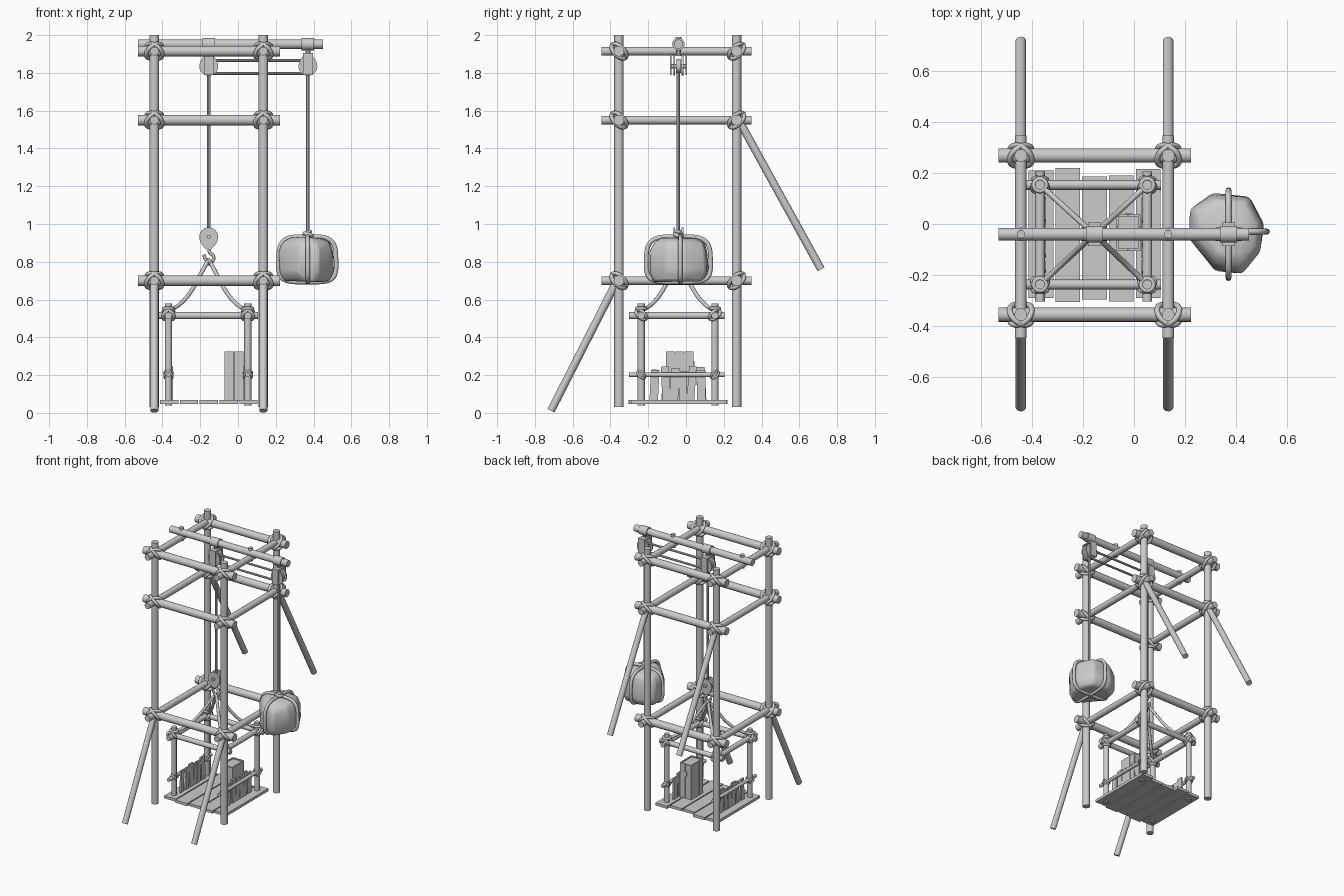
import bpy, bmesh, math, random
from mathutils import Vector, Matrix

if "Cube" in bpy.data.objects:
    bpy.data.objects.remove(bpy.data.objects["Cube"])

random.seed(4)


def finish(bm, name, angle=35):
    bmesh.ops.recalc_face_normals(bm, faces=bm.faces)
    me = bpy.data.meshes.new(name)
    bm.to_mesh(me)
    bm.free()
    me.shade_smooth()
    me.set_sharp_from_angle(angle=math.radians(angle))
    ob = bpy.data.objects.new(name, me)
    bpy.context.collection.objects.link(ob)
    return ob


def pole(name, a, b, r, seg=16):
    a, b = Vector(a), Vector(b)
    d = b - a
    m = Matrix.Translation((a + b) / 2) @ d.to_track_quat('Z', 'Y').to_matrix().to_4x4()
    bm = bmesh.new()
    bmesh.ops.create_cone(bm, cap_ends=True, segments=seg, radius1=r, radius2=r,
                          depth=d.length, matrix=m)
    return finish(bm, name)


def box(name, lo, hi, tilt=0):
    lo, hi = Vector(lo), Vector(hi)
    m = (Matrix.Translation((lo + hi) / 2) @ Matrix.Rotation(tilt, 4, 'X')
         @ Matrix.Diagonal((*(hi - lo), 1)))
    bm = bmesh.new()
    bmesh.ops.create_cube(bm, size=1, matrix=m)
    return finish(bm, name)


def rope(name, pts, r, cyclic=False):
    cu = bpy.data.curves.new(name, 'CURVE')
    cu.dimensions = '3D'
    cu.bevel_depth, cu.bevel_resolution, cu.resolution_u = r, 2, 6
    cu.use_fill_caps = True
    sp = cu.splines.new('BEZIER')
    sp.bezier_points.add(len(pts) - 1)
    for p, co in zip(sp.bezier_points, pts):
        p.co = co
        p.handle_left_type = p.handle_right_type = 'AUTO'
    sp.use_cyclic_u = cyclic
    ob = bpy.data.objects.new(name, cu)
    bpy.context.collection.objects.link(ob)
    return ob


def ring(name, c, normal, R, r):
    q = Vector(normal).to_track_quat('Z', 'Y')
    pts = [Vector(c) + q @ Vector((R * math.cos(i * math.pi / 4), R * math.sin(i * math.pi / 4), 0))
           for i in range(8)]
    return rope(name, pts, r, True)


def lashing(name, c, R, r):
    # two crossed rope rings around a joint
    s = 1 if c[1] < -0.04 else -1
    for k in (-1, 1):
        ring(name, c, (0.5 * k, 0.6 * s, 0.62), R, r)


# Tower: posts, horizontal beams, lashings and braces
PX, PY = (-0.443, 0.134), (-0.355, 0.268)
for x in PX:
    for y in PY:
        pole("tower_post", (x, y, 0.03), (x, y, 2.0), 0.025)
    pole("front_brace", (x, -0.375, 0.68), (x, -0.715, 0.011), 0.021)
    pole("back_brace", (x, 0.285, 1.54), (x, 0.715, 0.76), 0.021)
    pole("beam_peg", (x, -0.04, 1.89), (x, -0.04, 1.99), 0.016)
for z in (0.70, 1.55, 1.915):
    for y in PY:
        pole("cross_beam", (-0.53, y, z), (0.223, y, z), 0.028)
    for x in PX:
        pole("side_beam", (x, -0.447, z), (x, 0.347, z), 0.023)
        for y in PY:
            lashing("tower_lashing", (x, y, z), 0.05, 0.011)

# Hoisting beam
RY = -0.04
pole("hoist_beam", (-0.53, RY, 1.952), (0.45, RY, 1.952), 0.025)


def cheek(x, y, z, up):
    # teardrop pulley side plate
    bm = bmesh.new()
    vs = []
    for i in range(24):
        a = 2 * math.pi * i / 24
        c, s = math.cos(a), math.sin(a)
        h = 0.07 if s > 0 else 0.05
        w = 0.05 * (1 - 0.35 * max(s, 0) ** 2)
        vs.append(bm.verts.new((x + w * c, y - 0.005, z + up * h * s)))
    f = bm.faces.new(vs)
    g = bmesh.ops.extrude_face_region(bm, geom=[f])
    bmesh.ops.translate(bm, verts=[v for v in g['geom'] if isinstance(v, bmesh.types.BMVert)],
                        vec=(0, 0.01, 0))
    finish(bm, "pulley_cheek")


def pulley(x, z, up):
    for s in (-1, 1):
        cheek(x, RY + s * 0.022, z, up)
        pole("pulley_wheel", (x, RY, z), (x, RY + s * 0.014, z), 0.036, 20)
    pole("pulley_pin", (x, RY - 0.045, z), (x, RY + 0.045, z), 0.011, 12)


# Upper pulleys with brackets and sleeves
for x in (-0.155, 0.37):
    pulley(x, 1.835, 1)
    for s in (-1, 1):
        y = RY + s * 0.042
        box("pulley_strap", (x - 0.026, y - 0.004, 1.79), (x + 0.026, y + 0.004, 1.905))
    box("pulley_top_plate", (x - 0.026, RY - 0.046, 1.897), (x + 0.026, RY + 0.046, 1.906))
    pole("pulley_link", (x, RY, 1.90), (x, RY, 1.93), 0.014, 10)
    pole("beam_sleeve", (x - 0.033, RY, 1.952), (x + 0.033, RY, 1.952), 0.033)
pulley(-0.155, 0.932, -1)

# Hoist ropes
for z in (1.865, 1.797):
    pole("pulley_rope", (-0.155, RY, z), (0.37, RY, z), 0.008, 8)
pole("cage_rope", (-0.155, RY, 1.80), (-0.155, RY, 0.96), 0.009, 8)
pole("weight_rope", (0.37, RY, 1.80), (0.37, RY, 0.93), 0.009, 8)

# Hook
rope("hook", [(-0.155, RY, 0.875), (-0.15, RY, 0.85), (-0.13, RY, 0.83), (-0.135, RY, 0.805),
              (-0.158, RY, 0.802), (-0.176, RY, 0.82), (-0.178, RY, 0.838)], 0.009)
ring("hook_eye", (-0.155, RY, 0.80), (1, 0.3, 0.2), 0.014, 0.008)

# Cage frame with lashings and slings
CX, CY = (-0.368, 0.052), (-0.237, 0.153)
for y in CY:
    pole("cage_top_rail", (-0.42, y, 0.515), (0.105, y, 0.515), 0.019)
for x in CX:
    pole("cage_side_rail", (x, -0.303, 0.515), (x, 0.205, 0.515), 0.019)
    pole("cage_fence_rail", (x, -0.303, 0.202), (x, 0.205, 0.202), 0.013, 12)
    for y in CY:
        pole("cage_post", (x, y, 0.04), (x, y, 0.58), 0.019)
        lashing("cage_lashing", (x, y, 0.52), 0.034, 0.009)
        lashing("fence_lashing", (x, y, 0.202), 0.025, 0.006)
        ring("sling_loop", (x, y, 0.553), (0, 0, 1), 0.024, 0.009)
        h = Vector((-0.155, RY, 0))
        d = Vector((x, y, 0)) - h
        rope("cage_sling", [h + d * f + Vector((0, 0, z)) for f, z in
                            ((0.02, 0.805), (0.2, 0.735), (0.45, 0.64), (0.72, 0.575), (0.95, 0.545))], 0.011)

# Fence pickets
for x in CX:
    s = 1 if x > -0.1 else -1
    for y in (-0.167, -0.108, -0.06, -0.015, 0.03, 0.08):
        w, t = random.uniform(0.016, 0.024), random.uniform(-0.08, 0.08)
        xo = x - s * 0.017
        box("fence_picket", (xo - 0.006, y - w, 0.064),
            (xo + 0.006, y + w, random.uniform(0.215, 0.25)), t)

# Floor planks
for i, (y0, y1) in enumerate(((-0.29, 0.21), (-0.305, 0.22), (-0.295, 0.186), (-0.303, 0.19), (-0.29, 0.215))):
    x = -0.413 + i * 0.105
    box("floor_plank", (x, y0, 0.048), (x + 0.097, y1, 0.068))

# Upright crate made of planks
box("crate_core", (-0.064, -0.095, 0.065), (0.022, 0.031, 0.318))
for i in range(3):
    y = -0.103 + i * 0.047
    for x in (-0.071, 0.018):
        box("crate_side_plank", (x, y, 0.066), (x + 0.01, y + 0.043, 0.325))
for i in range(2):
    x = -0.068 + i * 0.047
    for y in (-0.105, 0.029):
        box("crate_end_plank", (x, y, 0.066), (x + 0.044, y + 0.01, 0.325))
box("crate_latch", (-0.035, 0.037, 0.235), (-0.008, 0.044, 0.275))

# Boulder counterweight: convex hull of scaled outlines, bevelled
outline = ((-0.148, 0.095), (-0.06, 0.155), (0.085, 0.145), (0.142, 0.035),
           (0.125, -0.07), (0.055, -0.158), (-0.05, -0.145), (-0.15, -0.02))
bm = bmesh.new()
for z, s in ((0.697, 0.84), (0.745, 1.0), (0.85, 0.99), (0.905, 0.87), (0.928, 0.6)):
    for x, y in outline:
        k = s * random.uniform(0.97, 1.03)
        bm.verts.new((0.368 + x * k, -0.037 + y * k, z + random.uniform(-0.006, 0.006)))
h = bmesh.ops.convex_hull(bm, input=bm.verts)
bmesh.ops.delete(bm, geom=[v for v in bm.verts if not v.link_faces], context='VERTS')
bmesh.ops.dissolve_limit(bm, angle_limit=0.2, verts=bm.verts, edges=bm.edges)
rock = finish(bm, "boulder", 50)
bev = rock.modifiers.new("soft_edges", 'BEVEL')
bev.width, bev.segments, bev.limit_method = 0.015, 2, 'ANGLE'
bev.angle_limit = math.radians(25)


# Boulder net: two rounded square loops, waist sling and knot
def loop(axis, half):
    pts = []
    for i in range(20):
        a = 2 * math.pi * i / 20
        c, s = math.cos(a), math.sin(a)
        u = half * math.copysign(abs(c) ** 0.45, c)
        z = 0.813 + 0.12 * math.copysign(abs(s) ** 0.45, s)
        if s > 0:
            u *= 1 - 0.12 * s
        pts.append((0.367 + u, RY + 0.01, z) if axis == 'x' else (0.37, RY + u, z))
    rope("boulder_rope", pts, 0.012, True)


loop('x', 0.152)
loop('y', 0.17)
ring("boulder_knot", (0.37, RY, 0.943), (0.3, 0.2, 1), 0.02, 0.011)
ring("boulder_knot", (0.37, RY, 0.955), (-0.3, 0.2, 1), 0.014, 0.009)
